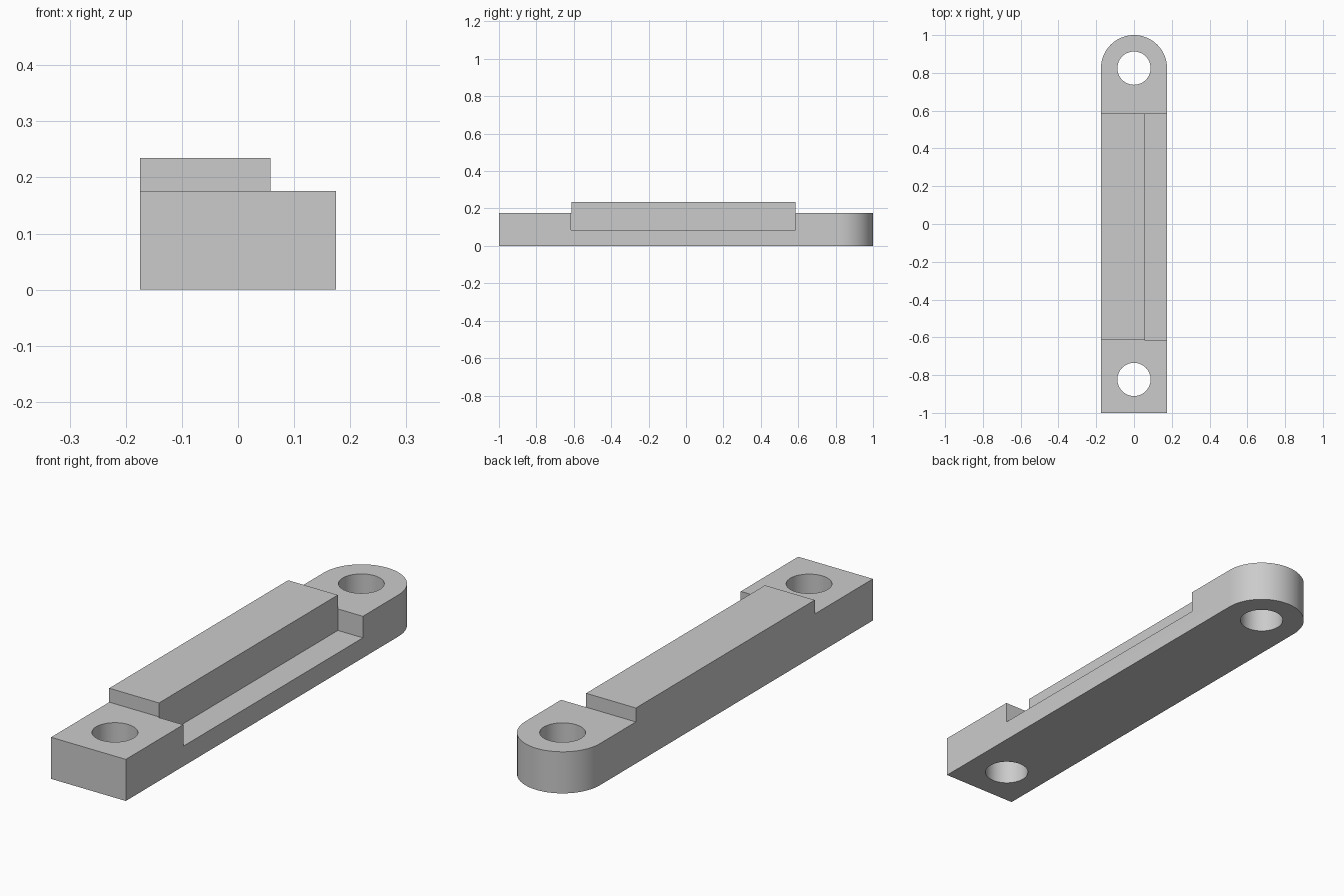
import bpy
import bmesh
import math

HALF = 0.175          # half the width of the bar
HOLE_R = 0.088
BASE_TOP, RIDGE_TOP = 0.176, 0.235

cube = bpy.data.objects.get("Cube")
if cube:
    bpy.data.objects.remove(cube, do_unlink=True)

grey = bpy.data.materials.new("plain_grey")
grey.use_nodes = True
colour = (0.6, 0.6, 0.6, 1)
grey.diffuse_color = colour
grey.node_tree.nodes["Principled BSDF"].inputs["Base Color"].default_value = colour


def prism(name, outline, z0, z1):
    """Extrude a flat outline from z0 up to z1."""
    bm = bmesh.new()
    face = bm.faces.new([bm.verts.new((x, y, z0)) for x, y in outline])
    up = bmesh.ops.extrude_face_region(bm, geom=[face])["geom"]
    bmesh.ops.translate(bm, vec=(0, 0, z1 - z0),
                        verts=[v for v in up if isinstance(v, bmesh.types.BMVert)])
    bmesh.ops.recalc_face_normals(bm, faces=bm.faces)
    mesh = bpy.data.meshes.new(name)
    bm.to_mesh(mesh)
    bm.free()
    mesh.materials.append(grey)
    obj = bpy.data.objects.new(name, mesh)
    bpy.context.collection.objects.link(obj)
    return obj


def arc(cy, r, start, end, steps):
    angles = [start + (end - start) * i / steps for i in range(steps + 1)]
    return [(r * math.cos(a), cy + r * math.sin(a)) for a in angles]


def box(x0, x1, y0, y1):
    return [(x0, y0), (x1, y0), (x1, y1), (x0, y1)]


# Bar with one square end and one round end
outline = [(-HALF, -1), (HALF, -1)] + arc(1 - HALF, HALF, 0, math.pi, 32)
bar = prism("mounting_bar", outline, 0, RIDGE_TOP)

# Lowered ends, side ledge and bolt holes
cutters = [
    prism("front_end_cutter", box(-1, 1, -2, -0.611), BASE_TOP, 1),
    prism("back_end_cutter", box(-1, 1, 0.585, 2), BASE_TOP, 1),
    prism("side_ledge_cutter", box(0.058, 1, -0.616, 0.585), 0.085, 1),
]
for side, cy in (("front", -0.823), ("back", 1 - HALF)):
    circle = arc(cy, HOLE_R, 0, math.tau, 48)[:-1]
    cutters.append(prism(side + "_hole_cutter", circle, -1, 1))

bpy.context.view_layer.objects.active = bar
bar.select_set(True)
for cutter in cutters:
    mod = bar.modifiers.new(cutter.name, "BOOLEAN")
    mod.operation = "DIFFERENCE"
    mod.solver = "EXACT"
    mod.object = cutter
    bpy.ops.object.modifier_apply(modifier=mod.name)
    bpy.data.objects.remove(cutter, do_unlink=True)

bpy.ops.object.shade_smooth_by_angle(angle=math.radians(30))
